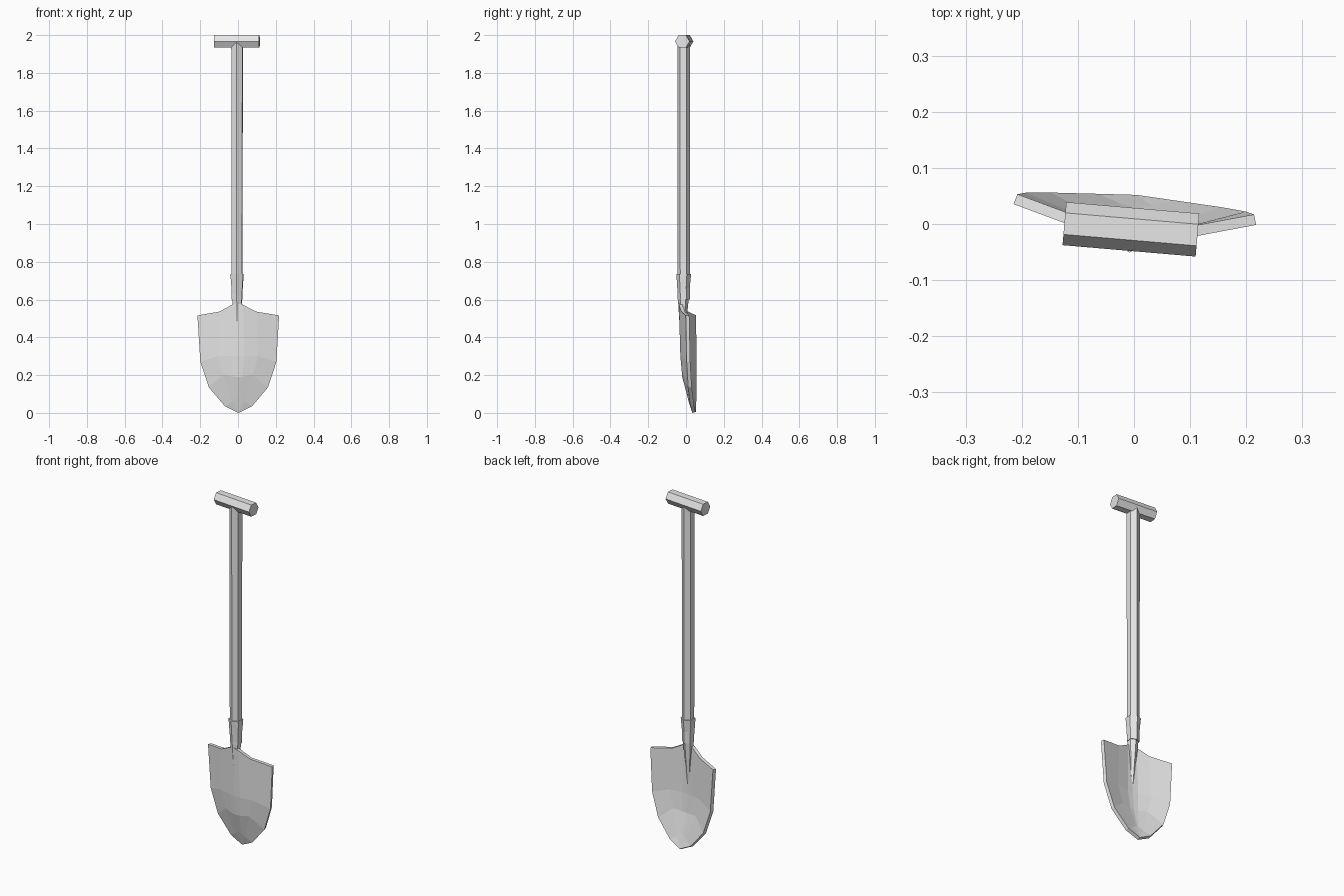
import bpy, bmesh, math

if "Cube" in bpy.data.objects:
    bpy.data.objects.remove(bpy.data.objects["Cube"])

TURN = math.radians(-4.9)      # whole tool is turned slightly about z

grey = bpy.data.materials.new("plain grey")
grey.diffuse_color = (0.8, 0.8, 0.8, 1)
grey.use_nodes = True
grey.node_tree.nodes["Principled BSDF"].inputs["Base Color"].default_value = grey.diffuse_color


def add_object(name, bm, location=(0, 0, 0), rotation=(0, 0, TURN)):
    mesh = bpy.data.meshes.new(name)
    bm.to_mesh(mesh)
    bm.free()
    mesh.materials.append(grey)
    obj = bpy.data.objects.new(name, mesh)
    bpy.context.collection.objects.link(obj)
    obj.location = location
    obj.rotation_euler = rotation
    return obj


def hex_bar(name, start, end, location, rotation=(0, 0, TURN)):
    """Six-sided bar between two rings given as (x, y, z, radius)."""
    bm = bmesh.new()
    rings = []
    for x, y, z, r in (start, end):
        angles = [math.radians(90 + 60 * k) for k in range(6)]
        rings.append([bm.verts.new((x + r * math.cos(a), y + r * math.sin(a), z))
                      for a in angles])
    a, b = rings
    for k in range(6):
        n = (k + 1) % 6
        bm.faces.new((a[k], a[n], b[n], b[k]))
    bm.faces.new(a[::-1])
    bm.faces.new(b)
    return add_object(name, bm, location, rotation)


# Shaft, tapered socket and cross grip
axis = (-0.005, -0.012, 0)
hex_bar("shaft", (0, 0, 0.60, 0.032), (0, 0, 1.965, 0.034), axis)
hex_bar("socket", (0.003, -0.008, 0.25, 0.0005), (0, 0, 0.735, 0.039), axis)
hex_bar("grip", (0, 0, -0.119, 0.0385), (0, 0, 0.119, 0.0385),
        (-0.0055, -0.0095, 2 - 0.0385 * math.cos(math.radians(30))),
        (0, math.radians(90), TURN))

# Blade: rows from shoulder to tip, each with centre, middle and rim points
rows = [
    [(0, -0.038, 0.580), (0.030, -0.035, 0.572), (0.098, -0.016, 0.536), (0.217, 0.017, 0.516)],
    [(0, -0.029, 0.300), (0.035, -0.027, 0.300), (0.108, -0.010, 0.300), (0.202, 0.021, 0.270)],
    [(0, -0.020, 0.190), (0.026, -0.018, 0.192), (0.080, -0.007, 0.200), (0.157, 0.025, 0.135)],
    [(0, 0.010, 0.080), (0.010, 0.012, 0.075), (0.032, 0.017, 0.060), (0.072, 0.030, 0.035)],
]
bm = bmesh.new()
tip = bm.verts.new((0, 0.034, 0.0))
for side in (1, -1):
    grid = [[bm.verts.new((side * x, y, z)) for x, y, z in row] for row in rows]
    for i in range(len(grid)):
        for j in range(3):
            if i + 1 < len(grid):
                loop = [grid[i][j], grid[i + 1][j], grid[i + 1][j + 1], grid[i][j + 1]]
            else:
                loop = [grid[i][j], tip, grid[i][j + 1]]
            bm.faces.new(loop if side == 1 else loop[::-1])
bmesh.ops.remove_doubles(bm, verts=bm.verts, dist=0.0005)
blade = add_object("blade", bm)
plate = blade.modifiers.new("thickness", 'SOLIDIFY')
plate.thickness = 0.019
plate.offset = -1
